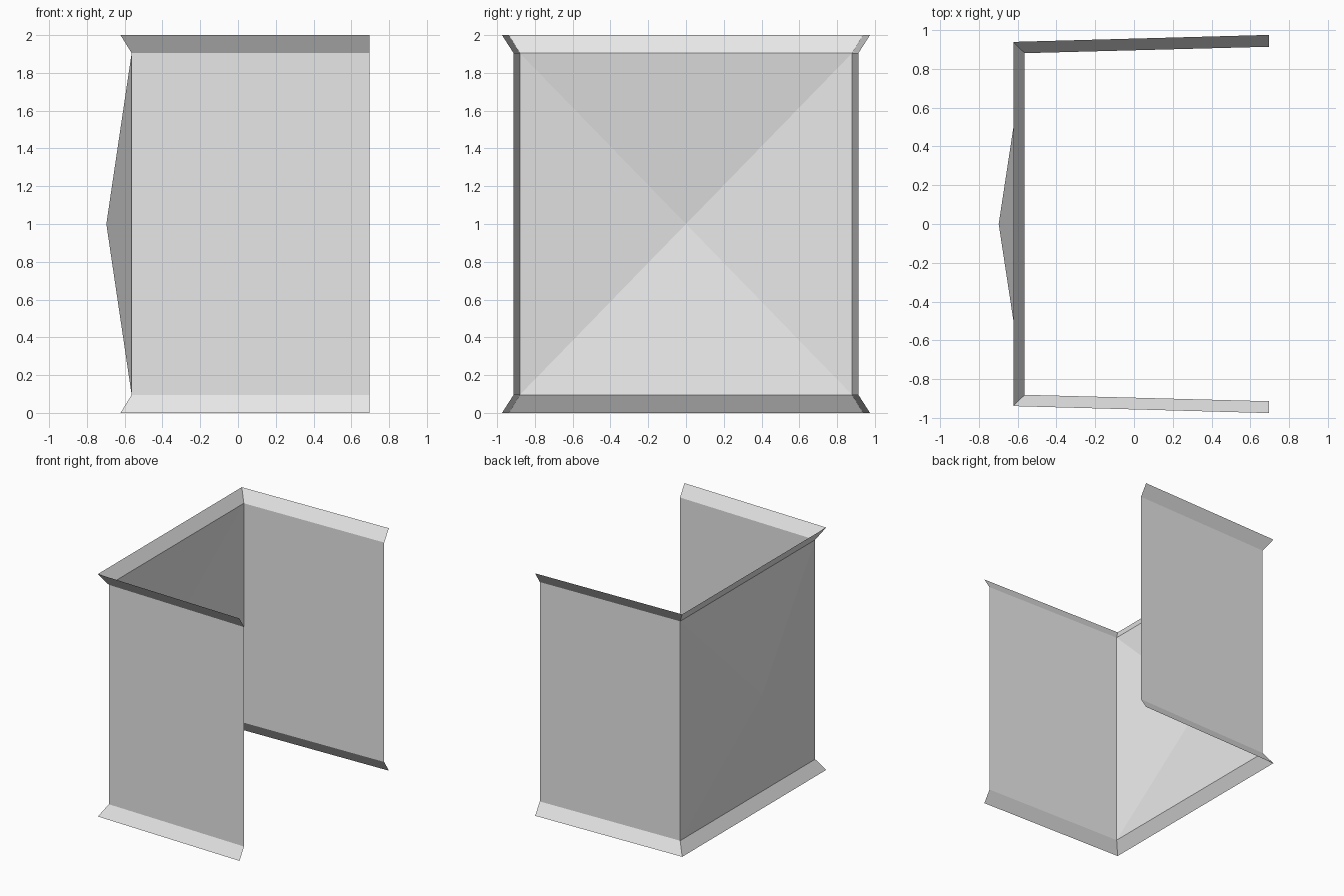
import bpy
import bmesh

old = bpy.data.objects.get("Cube")
if old:
    bpy.data.objects.remove(old, do_unlink=True)

# Single plain grey
grey = bpy.data.materials.new("plain_grey")
grey.use_nodes = True
colour = (0.8, 0.8, 0.8, 1.0)
grey.diffuse_color = colour
grey.node_tree.nodes["Principled BSDF"].inputs["Base Color"].default_value = colour

# Plan outline, right side open end -> back corners -> left open end
HEIGHT, LIP = 2.0, 0.095
wall = [(0.695, -0.913), (-0.563, -0.88), (-0.563, 0.88), (0.695, 0.913)]
rim = [(0.695, -0.974), (-0.622, -0.938), (-0.622, 0.938), (0.695, 0.974)]


def at(plan, z):
    return [(x, y, z) for x, y in plan]


def sheet(name, quads, peak=None):
    """Thin sheet made of quads; a peak fans the quad into a shallow pyramid."""
    bm = bmesh.new()
    for quad in quads:
        face = bm.faces.new([bm.verts.new(p) for p in quad])
        if peak:
            centre = bmesh.ops.poke(bm, faces=[face])["verts"][0]
            centre.co = peak
    bmesh.ops.remove_doubles(bm, verts=bm.verts, dist=0.0001)
    mesh = bpy.data.meshes.new(name)
    bm.to_mesh(mesh)
    bm.free()
    mesh.materials.append(grey)
    obj = bpy.data.objects.new(name, mesh)
    bpy.context.collection.objects.link(obj)
    return obj


def strip(lower, upper, i):
    return [lower[i + 1], lower[i], upper[i], upper[i + 1]]


floor_rim, low = at(rim, 0), at(wall, LIP)
high, top_rim = at(wall, HEIGHT - LIP), at(rim, HEIGHT)

# Side walls and the back wall bulging outward to a point
sheet("right_wall", [strip(low, high, 0)])
sheet("back_wall", [strip(low, high, 1)], peak=(-0.697, 0, HEIGHT / 2))
sheet("left_wall", [strip(low, high, 2)])

# Mitred lips flaring outward along the top and bottom edges
sheet("bottom_lip", [strip(floor_rim, low, i) for i in range(3)])
sheet("top_lip", [strip(high, top_rim, i) for i in range(3)])
